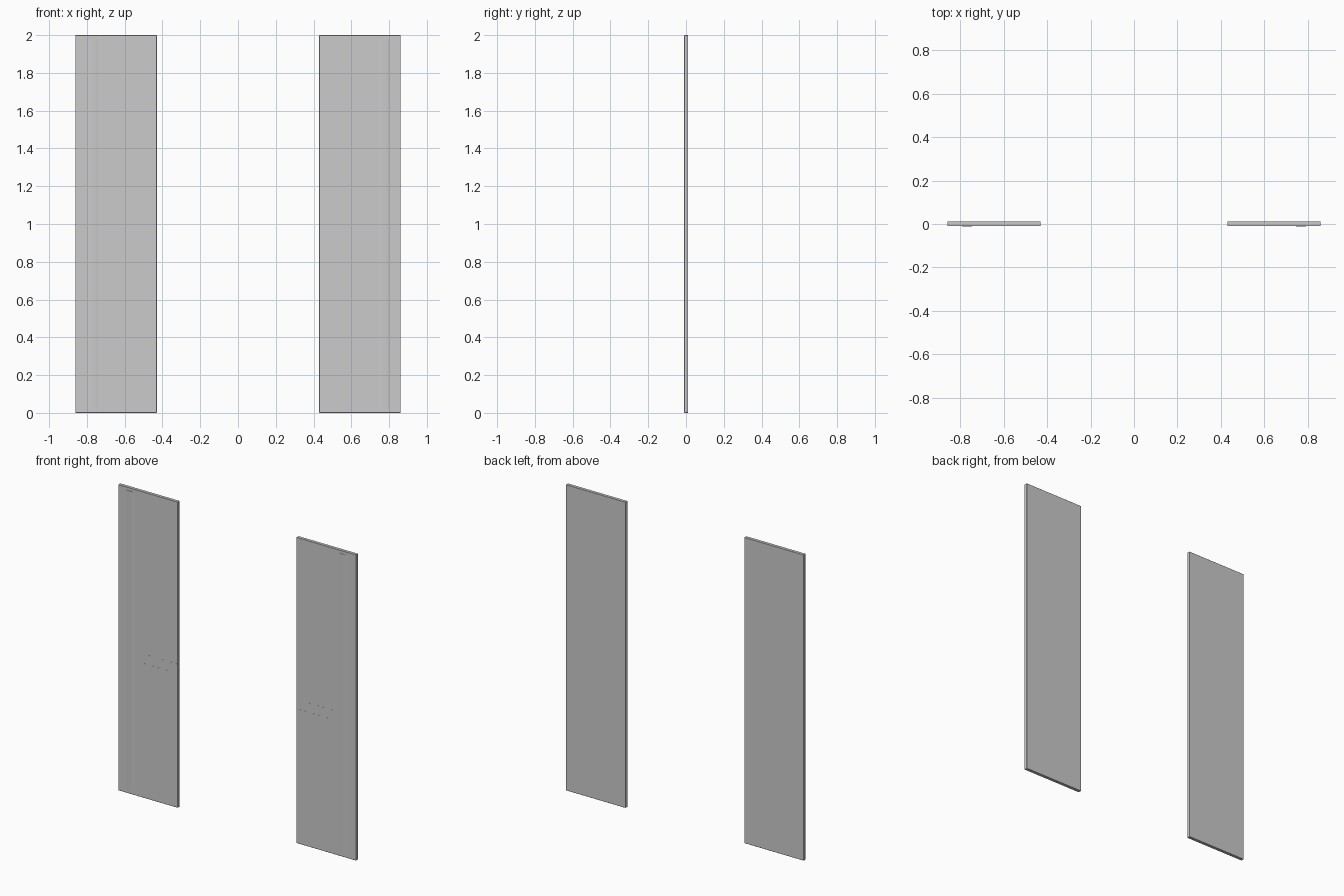
import bpy, math

if "Cube" in bpy.data.objects:
    bpy.data.objects.remove(bpy.data.objects["Cube"])

FRONT, BACK = -0.0095, 0.0115


def prism(name, outline, z0, z1):
    """Extrude a plan outline (counter-clockwise x, y) from z0 to z1."""
    n = len(outline)
    verts = [(x, y, z) for z in (z0, z1) for x, y in outline]
    faces = [tuple(reversed(range(n))), tuple(range(n, 2 * n))]
    faces += [(i, (i + 1) % n, n + (i + 1) % n, n + i) for i in range(n)]
    mesh = bpy.data.meshes.new(name)
    mesh.from_pydata(verts, [], faces)
    ob = bpy.data.objects.new(name, mesh)
    bpy.context.collection.objects.link(ob)
    return ob


def box_outline(x0, x1, y0, y1):
    x0, x1 = sorted((x0, x1))
    return [(x0, y0), (x1, y0), (x1, y1), (x0, y1)]


for side, label in ((-1, "left"), (1, "right")):
    # Tall flat door leaf
    leaf = prism(label + "_door_panel",
                 box_outline(side * 0.43, side * 0.86, FRONT, BACK), 0, 2)
    bevel = leaf.modifiers.new("edge", 'BEVEL')
    bevel.width = 0.001
    bevel.segments = 1

    # Shallow rounded vertical pull strip near the outer edge
    steps = 12
    arc = [(side * 0.77 - 0.026 * math.cos(math.pi * i / steps),
            FRONT - 0.002 * math.sin(math.pi * i / steps))
           for i in range(steps + 1)]
    arc += [(side * 0.77 + 0.026, FRONT + 0.001),
            (side * 0.77 - 0.026, FRONT + 0.001)]
    strip = prism(label + "_pull_strip", arc, 0.02, 1.98)
    bpy.ops.object.select_all(action='DESELECT')
    strip.select_set(True)
    bpy.context.view_layer.objects.active = strip
    bpy.ops.object.shade_smooth_by_angle(angle=math.radians(35))

    # Thin flush plates, split by a joint line
    for part, z0, z1 in (("lower", 0.66, 0.879), ("upper", 0.881, 0.94)):
        prism(label + "_" + part + "_plate",
              box_outline(side * 0.435, side * 0.73, FRONT - 0.0003, FRONT + 0.001), z0, z1)
